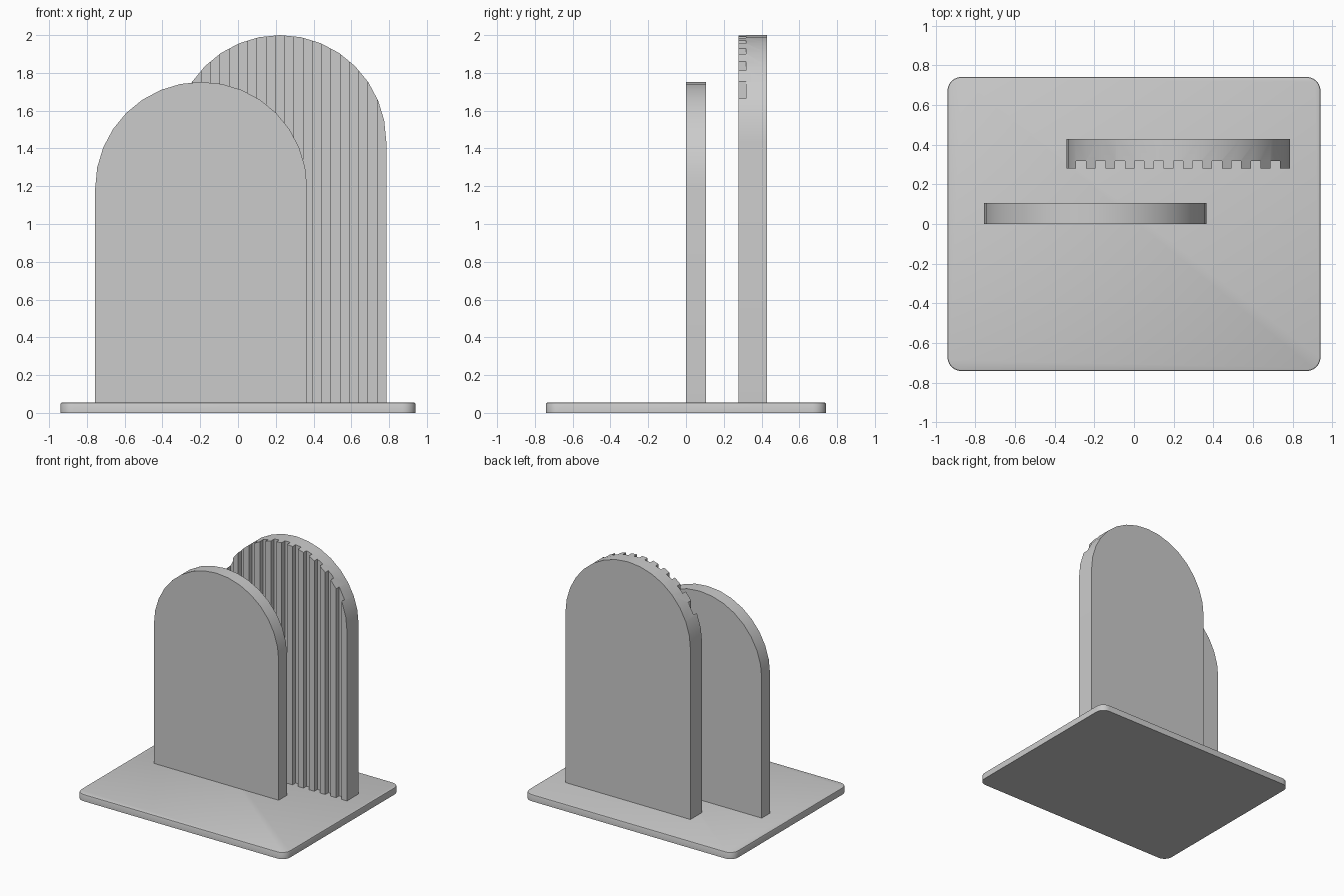
import bpy, bmesh, math

if "Cube" in bpy.data.objects:
    bpy.data.objects.remove(bpy.data.objects["Cube"])

BASE_TOP = 0.055


def extrude_profile(name, pts, depth):
    """Closed 3D outline extruded along a vector."""
    bm = bmesh.new()
    face = bm.faces.new([bm.verts.new(p) for p in pts])
    ext = bmesh.ops.extrude_face_region(bm, geom=[face])
    verts = [g for g in ext["geom"] if isinstance(g, bmesh.types.BMVert)]
    bmesh.ops.translate(bm, verts=verts, vec=depth)
    bmesh.ops.recalc_face_normals(bm, faces=bm.faces)
    mesh = bpy.data.meshes.new(name)
    bm.to_mesh(mesh)
    bm.free()
    obj = bpy.data.objects.new(name, mesh)
    bpy.context.collection.objects.link(obj)
    return obj


def activate(obj):
    bpy.ops.object.select_all(action='DESELECT')
    obj.select_set(True)
    bpy.context.view_layer.objects.active = obj


def arch(name, cx, r, y0, y1, top, segs=16):
    spring = top - r
    pts = [(cx - r, y0, BASE_TOP), (cx + r, y0, BASE_TOP)]
    for i in range(segs + 1):
        a = math.pi * i / segs
        pts.append((cx + r * math.cos(a), y0, spring + r * math.sin(a)))
    return extrude_profile(name, pts, (0, y1 - y0, 0))


# Base plate with rounded corners and a softened top rim
hx, hy, rad = 0.94, 0.741, 0.07
outline = []
for sx, sy, start in ((1, 1, 0), (-1, 1, 90), (-1, -1, 180), (1, -1, 270)):
    for i in range(7):
        a = math.radians(start + 15 * i)
        outline.append((sx * (hx - rad) + rad * math.cos(a),
                        sy * (hy - rad) + rad * math.sin(a), 0))
base = extrude_profile("base_plate", outline, (0, 0, BASE_TOP))
bm = bmesh.new()
bm.from_mesh(base.data)
rim = [e for e in bm.edges if all(v.co.z > BASE_TOP - 1e-4 for v in e.verts)]
bmesh.ops.bevel(bm, geom=rim, offset=0.008, segments=2, profile=0.5, affect='EDGES')
bm.to_mesh(base.data)
bm.free()

# Plain front arch
front = arch("front_arch_panel", -0.195, 0.561, 0.0, 0.107, 1.752)

# Fluted back arch: 12 ribs and 11 grooves on the front face
cx, r, y0 = 0.2225, 0.5625, 0.279
back = arch("back_fluted_panel", cx, r, y0, 0.428, 2.0)
w = 2 * r / 23
bm = bmesh.new()
for i in range(11):
    x = cx - r + (2 * i + 1.5) * w
    cube = bmesh.ops.create_cube(bm, size=1)["verts"]
    bmesh.ops.scale(bm, verts=cube, vec=(w, 0.078, 2.2))
    bmesh.ops.translate(bm, verts=cube, vec=(x, y0, 1.05))
mesh = bpy.data.meshes.new("groove_cutter")
bm.to_mesh(mesh)
bm.free()
cutter = bpy.data.objects.new("groove_cutter", mesh)
bpy.context.collection.objects.link(cutter)
cutter.hide_render = True
mod = back.modifiers.new("grooves", 'BOOLEAN')
mod.operation = 'DIFFERENCE'
mod.solver = 'EXACT'
mod.object = cutter
activate(back)
bpy.ops.object.modifier_apply(modifier=mod.name)
bpy.data.objects.remove(cutter)

# Smooth curved rims, crisp edges
for obj in (base, front, back):
    activate(obj)
    bpy.ops.object.shade_smooth_by_angle(angle=math.radians(30))
